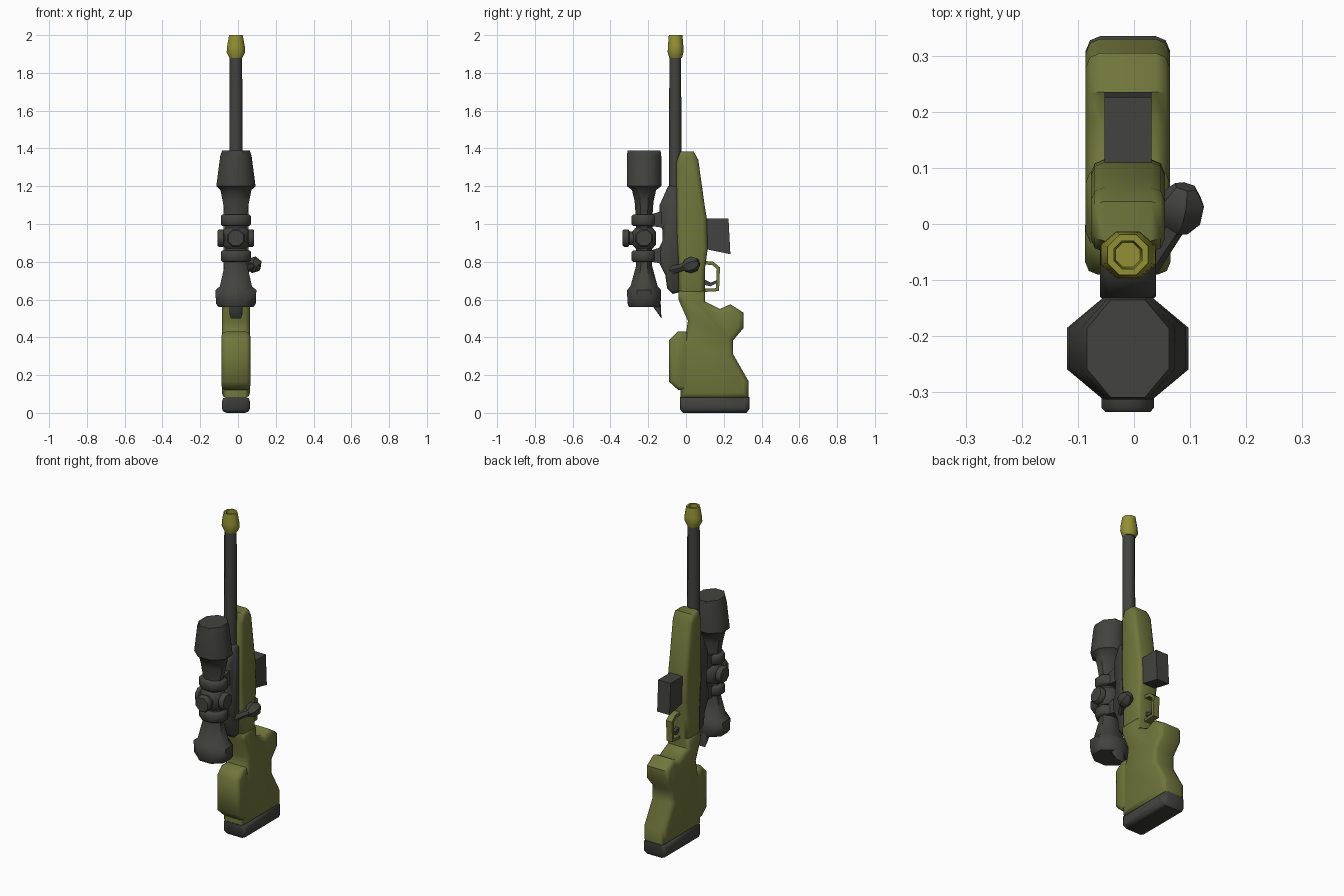
import bpy, bmesh, math
from mathutils import Vector

CX = -0.011  # centre plane of the rifle


def material(name, rgb):
    m = bpy.data.materials.new(name)
    m.diffuse_color = (*rgb, 1)
    return m


OLIVE = material("olive", (0.16, 0.18, 0.045))
GREY = material("dark grey", (0.055, 0.055, 0.05))
YELLOW = material("yellow olive", (0.29, 0.28, 0.035))


def finish(name, bm, mat):
    bmesh.ops.recalc_face_normals(bm, faces=bm.faces)
    me = bpy.data.meshes.new(name)
    bm.to_mesh(me)
    bm.free()
    me.materials.append(mat)
    ob = bpy.data.objects.new(name, me)
    bpy.context.collection.objects.link(ob)
    return ob


def slab(name, profile, half, mat, bevel=0.0, cx=CX, segments=2):
    """Side profile (y, z) extruded across x, with softened side rims."""
    bm = bmesh.new()
    a = [bm.verts.new((cx - half, y, z)) for y, z in profile]
    b = [bm.verts.new((cx + half, y, z)) for y, z in profile]
    n = len(profile)
    caps = [bm.faces.new(a), bm.faces.new(b)]
    for i in range(n):
        bm.faces.new((a[i], a[(i + 1) % n], b[(i + 1) % n], b[i]))
    bmesh.ops.recalc_face_normals(bm, faces=bm.faces)
    if bevel:
        rims = list({e for f in caps for e in f.edges})
        bmesh.ops.bevel(bm, geom=rims, offset=bevel, segments=segments,
                        profile=0.5, affect='EDGES')
    return finish(name, bm, mat)


def lathe(name, rings, centre, mat, sides=8, axis=(0, 0, 1)):
    """Loft of elliptical rings (height, rx, ry) along an axis."""
    bm = bmesh.new()
    rot = Vector((0, 0, 1)).rotation_difference(Vector(axis))
    k = 1 / math.cos(math.pi / sides)
    loops = []
    for h, rx, ry in rings:
        loop = []
        for i in range(sides):
            t = (i + 0.5) * math.tau / sides
            p = Vector((rx * k * math.cos(t), ry * k * math.sin(t), h))
            loop.append(bm.verts.new(Vector(centre) + rot @ p))
        loops.append(loop)
    for lo, hi in zip(loops, loops[1:]):
        for i in range(sides):
            j = (i + 1) % sides
            bm.faces.new((lo[i], lo[j], hi[j], hi[i]))
    bm.faces.new(loops[0])
    bm.faces.new(loops[-1])
    return finish(name, bm, mat)


# Stock: butt with thumb swell, wrist, cheek rest and rubber pad
slab("butt_stock", [(-0.03, 0.08), (0.33, 0.08), (0.33, 0.17), (0.25, 0.31), (0.25, 0.385),
                    (0.305, 0.45), (0.305, 0.53), (0.235, 0.575), (0.18, 0.55), (0.10, 0.59),
                    (0.10, 0.65), (-0.04, 0.65), (-0.04, 0.60), (0.01, 0.487), (0.0, 0.42),
                    (-0.03, 0.38)], 0.075, OLIVE, 0.026)
slab("cheek_rest", [(-0.04, 0.12), (-0.09, 0.165), (-0.09, 0.385), (-0.045, 0.43),
                    (0.005, 0.43), (0.02, 0.38), (0.02, 0.16), (0.0, 0.12)], 0.076, OLIVE, 0.022)
slab("butt_pad", [(-0.033, 0.02), (-0.015, 0.0), (0.32, 0.0), (0.335, 0.02),
                  (0.335, 0.085), (-0.033, 0.085)], 0.075, GREY, 0.026)
slab("fore_stock", [(-0.04, 0.62), (0.10, 0.62), (0.10, 0.76), (0.115, 0.87), (0.11, 1.03),
                    (0.10, 1.09), (0.065, 1.34), (0.04, 1.385), (-0.03, 1.385), (-0.05, 1.33),
                    (-0.05, 0.95), (-0.04, 0.8)], 0.066, OLIVE, 0.024)

# Magazine, trigger guard and trigger
slab("magazine", [(0.09, 1.03), (0.225, 1.03), (0.235, 0.84), (0.09, 0.87)], 0.042, GREY)
slab("trigger_guard", [(0.09, 0.805), (0.145, 0.80), (0.18, 0.77), (0.175, 0.645), (0.09, 0.64),
                       (0.09, 0.657), (0.158, 0.66), (0.163, 0.762), (0.14, 0.782),
                       (0.09, 0.787)], 0.02, OLIVE)
slab("trigger", [(0.09, 0.71), (0.13, 0.69), (0.158, 0.70), (0.16, 0.685), (0.13, 0.67),
                 (0.09, 0.68)], 0.01, GREY)

# Receiver, barrel and hollow muzzle
slab("receiver", [(-0.03, 1.2), (-0.095, 1.2), (-0.14, 1.1), (-0.14, 1.0), (-0.125, 0.97),
                  (-0.125, 0.91), (-0.145, 0.87), (-0.145, 0.8), (-0.11, 0.73), (-0.10, 0.66),
                  (-0.07, 0.63), (-0.03, 0.64)], 0.05, GREY, 0.016, segments=1)
lathe("barrel", [(1.1, 0.036, 0.034), (1.9, 0.033, 0.031)], (CX, -0.057, 0), GREY)
lathe("muzzle", [(1.88, 0.034, 0.034), (1.91, 0.049, 0.042), (1.94, 0.047, 0.041),
                 (2.0, 0.036, 0.036), (2.0, 0.025, 0.025), (1.94, 0.022, 0.022)],
      (CX, -0.055, 0), YELLOW)

# Bolt handle with knob
arm = Vector((0.06, 0.085, 0.025))
lathe("bolt_arm", [(0, 0.022, 0.022), (arm.length, 0.018, 0.018)],
      (0.02, -0.075, 0.755), GREY, 6, arm.normalized())
lathe("bolt_knob", [(-0.045, 0.02, 0.02), (-0.02, 0.036, 0.036), (0.015, 0.036, 0.036),
                    (0.04, 0.018, 0.018)], (0.084, 0.03, 0.785), GREY, 6, (0.2, 0.9, 0.35))

# Scope body: eyepiece, tube, objective bell
SY = -0.222
lathe("scope_body", [(0.56, 0.092, 0.08), (0.58, 0.106, 0.088), (0.65, 0.108, 0.09),
                     (0.67, 0.085, 0.072), (0.78, 0.06, 0.042), (0.92, 0.052, 0.042),
                     (1.05, 0.058, 0.045), (1.12, 0.07, 0.05), (1.18, 0.082, 0.064),
                     (1.2, 0.104, 0.091), (1.36, 0.083, 0.091), (1.39, 0.073, 0.087)],
      (CX, SY, 0), GREY)
slab("eyepiece_flap", [(-0.18, 0.57), (-0.13, 0.50), (-0.137, 0.64), (-0.17, 0.64)],
     0.035, GREY, 0.008, segments=1)

# Two scope rings, each with a foot down to the receiver
for i, z in enumerate((0.83, 1.02)):
    lathe(f"scope_ring_{i + 1}", [(z - 0.03, 0.072, 0.058), (z - 0.022, 0.08, 0.066),
                                  (z + 0.022, 0.08, 0.066), (z + 0.03, 0.072, 0.058)],
          (CX, SY, 0), GREY)
    slab(f"scope_foot_{i + 1}", [(-0.19, z - 0.03), (-0.12, z - 0.04), (-0.12, z + 0.05),
                                 (-0.19, z + 0.03)], 0.045, GREY)

# Adjustment turrets: left, right and outward, on a central collar
lathe("turret_collar", [(0.87, 0.055, 0.045), (0.89, 0.07, 0.062), (0.96, 0.07, 0.062),
                        (0.98, 0.055, 0.045)], (CX, SY, 0), GREY)
for name, axis, reach in (("left", (-1, 0, 0), 0.097), ("right", (1, 0, 0), 0.097),
                          ("outer", (0, -1, 0), 0.113)):
    lathe(f"turret_{name}", [(0.03, 0.036, 0.036), (reach - 0.035, 0.036, 0.036),
                             (reach - 0.03, 0.047, 0.047), (reach - 0.008, 0.047, 0.047),
                             (reach, 0.04, 0.04)], (CX, SY, 0.925), GREY, 8, axis)

# Smooth the soft surfaces, keep hard edges
bpy.ops.object.select_all(action='SELECT')
bpy.context.view_layer.objects.active = bpy.context.scene.objects[0]
bpy.ops.object.shade_smooth_by_angle(angle=math.radians(47))
